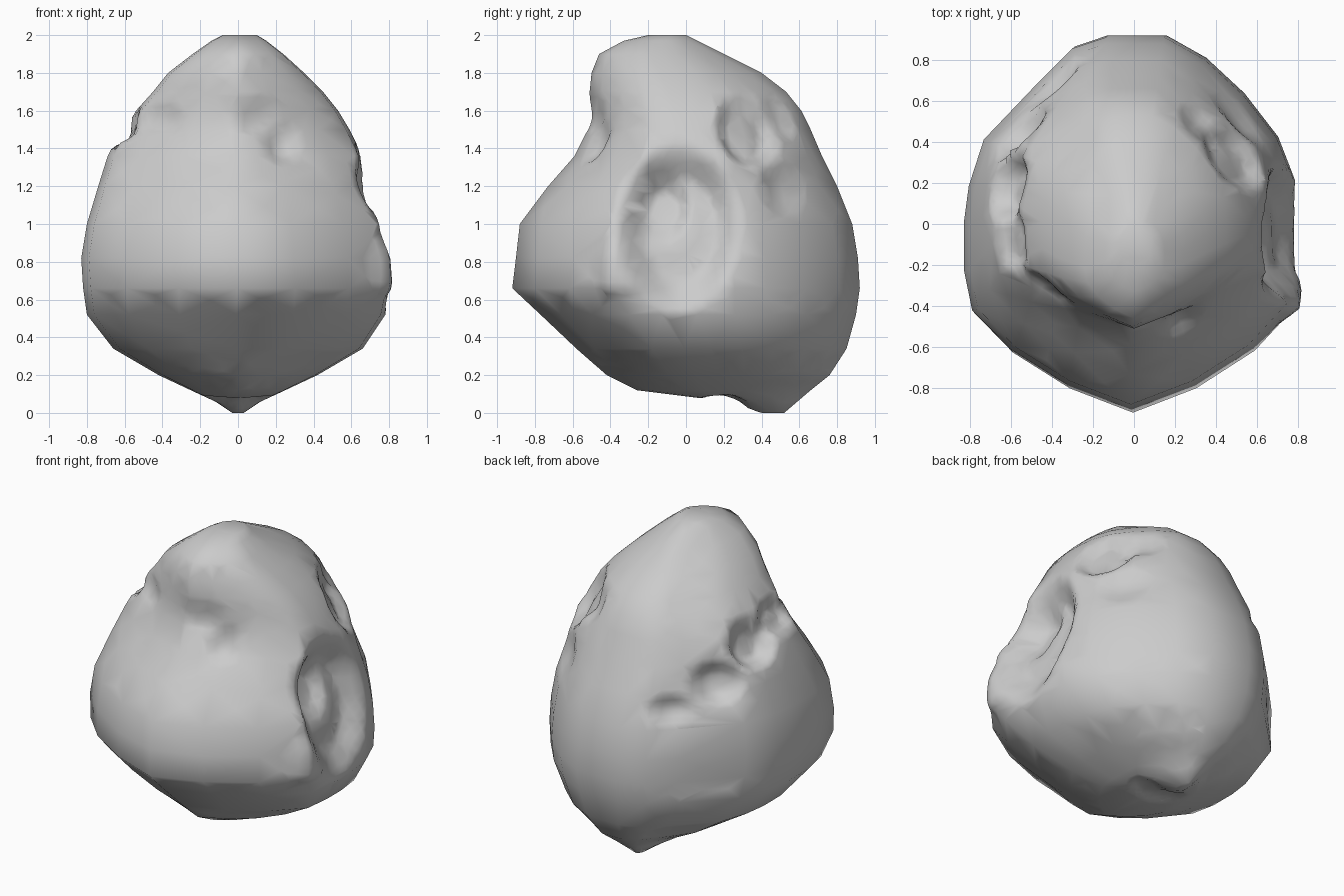
import bpy, bmesh, math
from mathutils import Vector

# Silhouette slices: z, left x, right x, front y, back y
SLICES = [
    (0.00, -0.03, 0.03, 0.40, 0.52),
    (0.06, -0.12, 0.12, 0.22, 0.59),
    (0.12, -0.25, 0.25, -0.26, 0.66),
    (0.20, -0.42, 0.42, -0.42, 0.76),
    (0.34, -0.66, 0.66, -0.58, 0.85),
    (0.52, -0.80, 0.78, -0.77, 0.90),
    (0.66, -0.82, 0.81, -0.92, 0.92),
    (0.82, -0.83, 0.80, -0.90, 0.91),
    (1.00, -0.80, 0.77, -0.88, 0.88),
    (1.20, -0.74, 0.70, -0.73, 0.80),
    (1.36, -0.69, 0.66, -0.59, 0.72),
    (1.50, -0.62, 0.59, -0.52, 0.66),
    (1.60, -0.54, 0.53, -0.51, 0.61),
    (1.70, -0.45, 0.45, -0.51, 0.53),
    (1.80, -0.37, 0.35, -0.50, 0.40),
    (1.90, -0.24, 0.24, -0.46, 0.20),
    (1.97, -0.14, 0.15, -0.33, 0.06),
    (2.00, -0.08, 0.10, -0.20, 0.00),
]

# Plan outline of a slice, scaled to +-1, anticlockwise from the right
PLAN = [(1, 0), (0.97, 0.23), (0.87, 0.46), (0.67, 0.69), (0.44, 0.88),
        (0.2, 1), (-0.15, 1), (-0.35, 0.94), (-0.53, 0.78), (-0.88, 0.45),
        (-0.97, 0.2), (-1, 0), (-1, -0.25), (-0.95, -0.47), (-0.72, -0.68),
        (-0.38, -0.87), (0, -1), (0.38, -0.87), (0.73, -0.67),
        (0.97, -0.44), (1, -0.2)]

# Hollows (negative depth = bump): centre, radii, depth, wall steepness
DENTS = [
    ((0.72, -0.04, 0.98), (0.45, 0.34, 0.47), 0.13, 3.0),    # big right scoop
    ((0.66, -0.16, 1.10), (0.30, 0.22, 0.26), 0.06, 2.0),
    ((0.82, -0.36, 0.78), (0.20, 0.20, 0.20), -0.03, 1.5),   # scoop lip
    ((0.50, 0.33, 1.50), (0.26, 0.20, 0.24), 0.07, 2.0),     # back right ledge
    ((0.58, 0.55, 1.20), (0.24, 0.18, 0.18), 0.03, 1.5),
    ((0.36, 0.52, 1.58), (0.17, 0.17, 0.16), 0.04, 1.5),
    ((-0.42, -0.32, 1.56), (0.18, 0.16, 0.10), 0.03, 1.5),   # left groove
    ((-0.57, -0.08, 1.50), (0.20, 0.20, 0.12), 0.06, 2.0),
    ((-0.58, 0.18, 1.42), (0.22, 0.20, 0.17), 0.11, 2.0),
    ((-0.52, 0.42, 1.24), (0.20, 0.18, 0.16), 0.09, 2.0),
    ((-0.32, 0.64, 1.10), (0.20, 0.20, 0.12), 0.05, 1.5),
    ((0.24, -0.54, 1.45), (0.12, 0.20, 0.15), 0.05, 1.5),    # front crease
    ((0.10, -0.53, 1.58), (0.20, 0.20, 0.12), 0.03, 1.5),
    ((0.00, 0.22, 0.08), (0.22, 0.14, 0.12), 0.03, 2.0),     # underside notch
]
CENTRE = Vector((0, 0, 0.95))
PER_SIDE, STEP = 5, 0.03


def dented(p):
    """Push a point inwards wherever it lies in a hollow."""
    inward = (CENTRE - p).normalized()
    total = 0
    for c, r, depth, steep in DENTS:
        d = math.sqrt(sum(((p[i] - c[i]) / r[i]) ** 2 for i in range(3)))
        t = min(1, max(0, (1 - d) * steep))
        total += depth * t * t * (3 - 2 * t)
    return p + inward * total


# Densify the plan and the slices so that the hollows have enough detail
plan = []
for a, b in zip(PLAN, PLAN[1:] + PLAN[:1]):
    plan += [[u + (v - u) * k / PER_SIDE for u, v in zip(a, b)] for k in range(PER_SIDE)]
rows = []
for a, b in zip(SLICES, SLICES[1:]):
    n = max(2, round((Vector(b) - Vector(a)).length / STEP / 1.5))
    rows += [[u + (v - u) * k / n for u, v in zip(a, b)] for k in range(n)]
rows.append(SLICES[-1])

# Loft the boulder
bm = bmesh.new()
rings = []
for z, xl, xr, yf, yb in rows:
    rings.append([bm.verts.new(dented(Vector((
        (xl + xr) / 2 + (xr - xl) / 2 * u,
        (yf + yb) / 2 + (yb - yf) / 2 * v, z)))) for u, v in plan])
count = len(plan)
for lo, hi in zip(rings, rings[1:]):
    for s in range(count):
        e = (s + 1) % count
        bm.faces.new((lo[s], lo[e], hi[e], hi[s]))
bm.faces.new(rings[0][::-1])
bm.faces.new(rings[-1])
bmesh.ops.recalc_face_normals(bm, faces=bm.faces)

mesh = bpy.data.meshes.new("boulder")
bm.to_mesh(mesh)
bm.free()
boulder = bpy.data.objects.new("boulder", mesh)
bpy.context.collection.objects.link(boulder)

# Reduce to irregular chiselled facets, shaded smooth
dec = boulder.modifiers.new("facets", "DECIMATE")
dec.ratio = 0.15
bpy.context.view_layer.objects.active = boulder
boulder.select_set(True)
bpy.ops.object.modifier_apply(modifier=dec.name)
bpy.ops.object.shade_smooth_by_angle(angle=math.radians(80))
